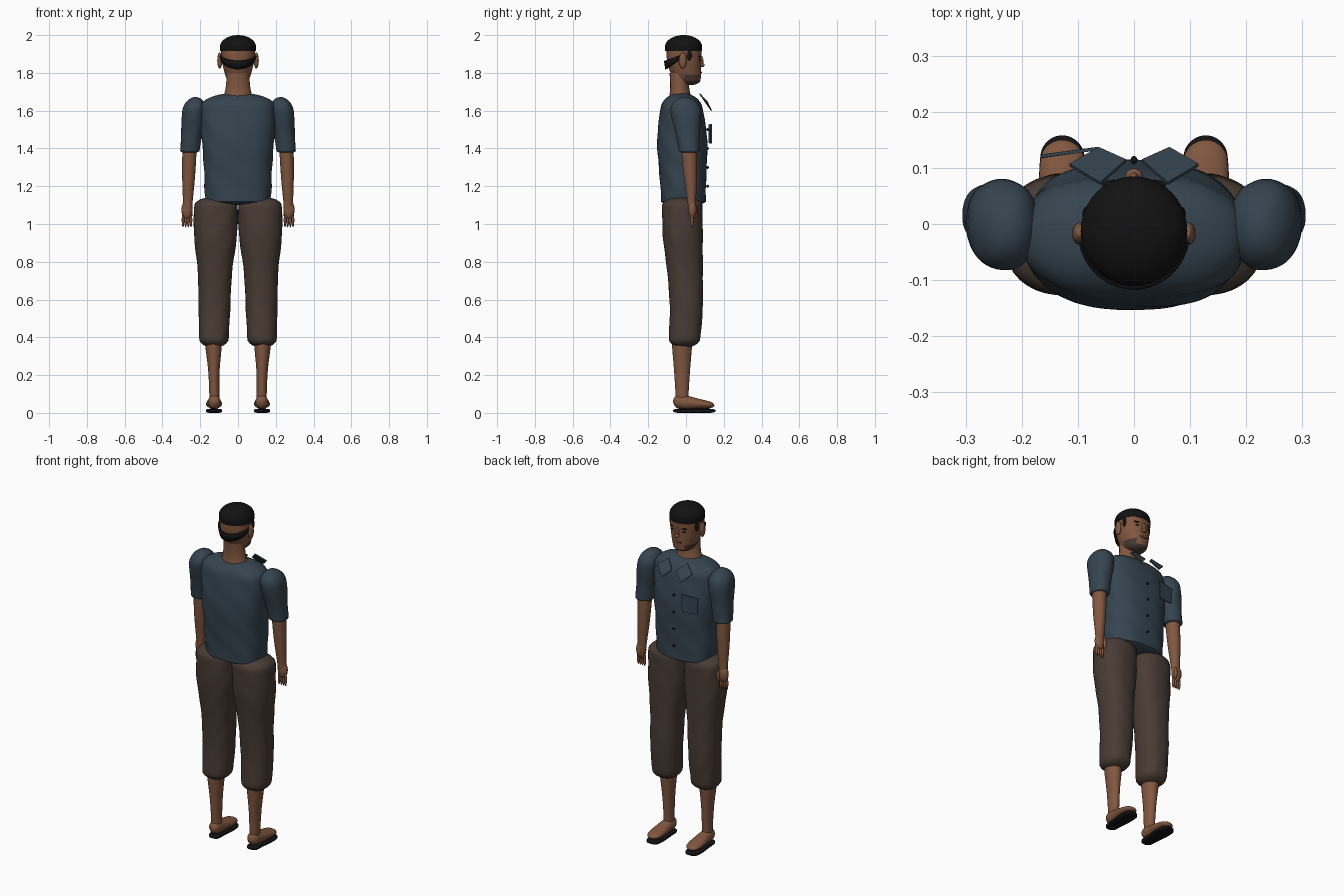
import bpy, bmesh, math
from mathutils import Vector

cube = bpy.data.objects.get("Cube")
if cube:
    bpy.data.objects.remove(cube)


def material(name, red, green, blue):
    mat = bpy.data.materials.new(name)
    mat.use_nodes = True
    mat.diffuse_color = (red, green, blue, 1)
    shader = mat.node_tree.nodes["Principled BSDF"]
    shader.inputs["Base Color"].default_value = (red, green, blue, 1)
    return mat


SKIN = material("brown skin", .22, .095, .05)
SHIRT = material("slate shirt", .036, .058, .08)
TROUSERS = material("brown trousers", .066, .044, .034)
BLACK = material("black", .006, .006, .006)
STUBBLE = material("stubble", .065, .043, .034)
LIPS = material("lips", .12, .045, .03)


def finish(name, bm, materials, smooth=True):
    bmesh.ops.recalc_face_normals(bm, faces=bm.faces[:])
    mesh = bpy.data.meshes.new(name)
    bm.to_mesh(mesh)
    bm.free()
    for mat in materials:
        mesh.materials.append(mat)
    obj = bpy.data.objects.new(name, mesh)
    bpy.context.collection.objects.link(obj)
    if smooth:
        bpy.ops.object.select_all(action='DESELECT')
        obj.select_set(True)
        bpy.context.view_layer.objects.active = obj
        bpy.ops.object.shade_smooth_by_angle(angle=math.radians(50))
    return obj


def sample(values, t):
    """Smooth curve through evenly spaced values, with t from start to end."""
    last = len(values) - 1
    place = t * last
    i = min(int(place), max(last - 1, 0))
    u = place - i
    a, b, c, d = (values[min(max(k, 0), last)] for k in range(i - 1, i + 3))
    return b + u / 2 * (c - a + u * (2*a - 5*b + 4*c - d + u * (3*(b - c) + d - a)))


def rounding(distance, reach):
    """Quarter circle that closes an end over the given reach."""
    if distance >= reach:
        return 1
    return max(math.sqrt(1 - (1 - distance / reach) ** 2), .02)


def loft(name, start, end, widths, depths, materials, side=1, upright=True, power=2,
         low=0, high=0, shift=(0,), fold=0, rule=None, steps=36, sides=40):
    """Tube from start to end; widths and depths are half sizes spaced evenly along it."""
    bm = bmesh.new()
    loops = []
    for step in range(steps + 1):
        # steps are closer together near both ends, to round them well
        t = (1 - math.cos(math.pi * step / steps)) / 2
        centre = Vector(start).lerp(Vector(end), t)
        centre.y += sample(shift, t)
        scale = rounding(t, low) * rounding(1 - t, high)
        loop = []
        for k in range(sides):
            angle = math.tau * k / sides
            c, s = math.cos(angle), math.sin(angle)
            height = 20 * centre.z
            crease = scale * (1 + fold * math.sin(4 * angle + height) * math.sin(height + 2 * angle))
            across = crease * sample(widths, t) * math.copysign(abs(c) ** (2 / power), c)
            deep = crease * sample(depths, t) * math.copysign(abs(s) ** (2 / power), s)
            point = centre + (Vector((across, deep, 0)) if upright else Vector((across, 0, deep)))
            point.x *= side
            loop.append(bm.verts.new(point))
        loops.append(loop)
    for lower, upper in zip(loops, loops[1:]):
        for k in range(sides):
            bm.faces.new((lower[k], lower[k - 1], upper[k - 1], upper[k]))
    bm.faces.new(loops[0])
    bm.faces.new(loops[-1])
    if rule:
        for face in bm.faces:
            face.material_index = rule(face.calc_center_median())
    return finish(name, bm, materials)


def ball(name, centre, size, mat, side=1):
    bm = bmesh.new()
    bmesh.ops.create_uvsphere(bm, u_segments=20, v_segments=12, radius=1)
    for vert in bm.verts:
        vert.co = Vector(centre) + Vector(size) * vert.co
        vert.co.x *= side
    return finish(name, bm, [mat])


def plate(name, corners, mat, side=1):
    bm = bmesh.new()
    bm.faces.new([bm.verts.new((side * x, y, z)) for x, y, z in corners])
    obj = finish(name, bm, [mat], smooth=False)
    thickness = obj.modifiers.new("thickness", 'SOLIDIFY')
    thickness.thickness = .006
    thickness.offset = 0


def jaw_rule(centre):
    on_jaw = centre.z < 1.79 and centre.y > -.01
    return int(on_jaw and (abs(centre.x) > .035 or centre.z < 1.76))


# Head, neck and cap of hair
loft("head", (0, -.01, 1.735), (0, -.01, 1.985), (.05, .07, .085, .09, .09), (.055, .08, .09, .092, .09),
     [SKIN, STUBBLE], power=2.2, low=.1, high=.25, shift=(.03, .01, 0, 0, 0), rule=jaw_rule)
loft("neck", (0, -.03, 1.65), (0, -.037, 1.8), (.08, .065, .06), (.06, .05, .05), [SKIN])
loft("hair", (0, -.013, 1.912), (0, -.013, 2), (.095,), (.098,), [BLACK], low=.05, high=.7)

# Band of hair that dips round the back of the head
bm = bmesh.new()
edges = []
for i in range(33):
    angle = math.pi * (1 + i / 32)
    dip = -math.sin(angle)
    edges.append([bm.verts.new((math.cos(angle) * radius, -.012 - dip * (radius + .004), z))
                  for radius, z in ((.092, 1.9 - .035 * dip), (.085, 1.885 - .065 * dip))])
for here, there in zip(edges, edges[1:]):
    bm.faces.new((here[0], there[0], there[1], here[1]))
band = finish("back_hair_band", bm, [BLACK])
band.modifiers.new("thickness", 'SOLIDIFY').thickness = .009

# Face
ball("nose_bridge", (0, .081, 1.862), (.009, .011, .028), SKIN)
ball("nose_tip", (0, .086, 1.842), (.015, .013, .011), SKIN)
ball("mouth", (0, .076, 1.803), (.026, .008, .007), LIPS)
ball("chin", (0, .058, 1.765), (.025, .018, .018), SKIN)

for side, label in ((1, "left"), (-1, "right")):
    ball(label + "_ear", (.097, -.017, 1.865), (.013, .02, .043), SKIN, side)
    ball(label + "_eye", (.034, .071, 1.868), (.013, .006, .005), BLACK, side)
    ball(label + "_brow", (.036, .07, 1.886), (.021, .009, .004), BLACK, side)
    ball(label + "_sideburn", (.084, .018, 1.893), (.008, .013, .028), BLACK, side)

    # Arm and hand
    loft(label + "_sleeve", (.256, .018, 1.375), (.225, -.008, 1.672), (.051, .055, .062, .06),
         (.055, .064, .08, .08), [SHIRT], side, power=2.2, low=.04, high=.25, fold=.015)
    loft(label + "_forearm", (.267, .032, 1.08), (.256, .015, 1.42), (.024, .034, .038),
         (.02, .035, .042), [SKIN], side)
    ball(label + "_palm", (.27, .034, 1.075), (.03, .022, .05), SKIN, side)
    for finger, name in enumerate(("index", "middle", "ring", "little")):
        ball(f"{label}_{name}_finger", (.249 + .014 * finger, .031, 1.02), (.007, .008, .038), SKIN, side)
    ball(label + "_thumb", (.249, .052, 1.065), (.009, .01, .035), SKIN, side)

    # Trouser leg gathered below the knee
    loft(label + "_trouser_leg", (.128, -.01, .345), (.116, -.02, 1.145), (.076, .083, .09, .113, .115),
         (.084, .088, .095, .107, .108), [TROUSERS], side, power=2.3, low=.06, high=.06,
         shift=(0, .014, .01, 0, 0), fold=.018)

    # Lower leg, foot and sole
    loft(label + "_shin", (.125, -.021, .06), (.13, -.021, .38), (.026, .03, .045),
         (.033, .042, .054), [SKIN], side)
    loft(label + "_foot", (.125, -.068, .062), (.128, .15, .04), (.032, .036, .042, .036),
         (.036, .036, .025, .016), [SKIN], side, upright=False, low=.15, high=.15)
    loft(label + "_sole", (.125, -.07, .011), (.128, .158, .011), (.032, .035, .042, .036),
         (.011,), [BLACK], side, upright=False, power=4, low=.15, high=.15)

    plate(label + "_collar_flap", [(.06, .072, 1.69), (.115, .105, 1.65), (.063, .135, 1.6),
                                   (.014, .113, 1.645)], SHIRT, side)

# Shirt body with pocket and buttons
loft("shirt_body", (0, -.013, 1.1), (0, -.025, 1.695), (.168, .176, .178, .186, .193, .195, .19),
     (.119, .122, .128, .134, .13, .115, .1), [SHIRT], power=2.5, low=.03, high=.12, fold=.02, sides=64)
plate("shirt_pocket", [(.165, .121, 1.525), (.065, .134, 1.53), (.068, .134, 1.425), (.16, .121, 1.43)],
      SHIRT, side=-1)
for button in range(4):
    ball(f"button_{button + 1}", (0, .114, 1.2 + .1 * button), (.006, .007, .008), BLACK)
